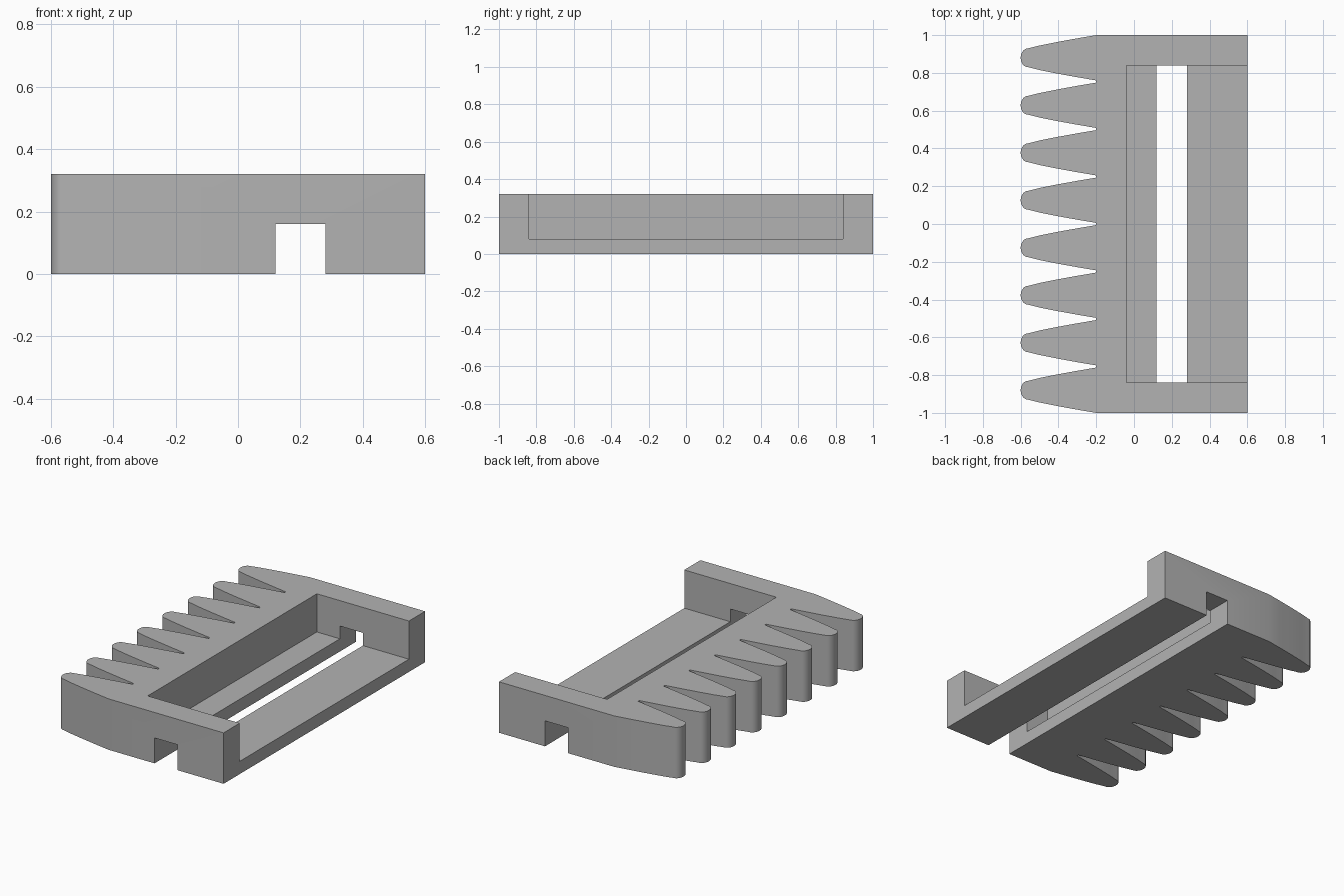
import bpy
import bmesh
from math import sin, cos, pi

if "Cube" in bpy.data.objects:
    bpy.data.objects.remove(bpy.data.objects["Cube"], do_unlink=True)

HEIGHT = 0.32
TEETH = 8
TOOTH_HALF = 0.12
ROOT_X, BACK_X = -0.2, 0.6

grey = bpy.data.materials.new("plain grey")
grey.use_nodes = True
grey.diffuse_color = (0.45, 0.45, 0.45, 1)
grey.node_tree.nodes["Principled BSDF"].inputs["Base Color"].default_value = grey.diffuse_color


def prism(name, outline, z0, z1):
    """Extrude a flat outline from z0 up to z1."""
    bm = bmesh.new()
    face = bm.faces.new([bm.verts.new((x, y, z0)) for x, y in outline])
    top = bmesh.ops.extrude_face_region(bm, geom=[face])["geom"]
    verts = [v for v in top if isinstance(v, bmesh.types.BMVert)]
    bmesh.ops.translate(bm, verts=verts, vec=(0, 0, z1 - z0))
    bmesh.ops.recalc_face_normals(bm, faces=bm.faces)
    mesh = bpy.data.meshes.new(name)
    bm.to_mesh(mesh)
    bm.free()
    mesh.materials.append(grey)
    obj = bpy.data.objects.new(name, mesh)
    bpy.context.collection.objects.link(obj)
    return obj


def box(name, x0, x1, y, z0, z1):
    return prism(name, [(x0, -y), (x1, -y), (x1, y), (x0, y)], z0, z1)


# One tooth: gently bowed flank, then a rounded tip
flank = [(ROOT_X, TOOTH_HALF), (-0.3, 0.103), (-0.4, 0.085), (-0.5, 0.065)]
tip = [(-0.56 - 0.04 * sin(a), 0.05 * cos(a)) for a in (i * pi / 16 for i in range(8))]
half = flank + tip
tooth = half + [(-0.6, 0)] + [(x, -y) for x, y in reversed(half)]

# Body with the row of teeth
outline = [(BACK_X, -1), (BACK_X, 1)]
pitch = (2 - 2 * TOOTH_HALF) / (TEETH - 1)
for i in range(TEETH):
    centre = 1 - TOOTH_HALF - i * pitch
    outline += [(x, centre + y) for x, y in tooth]
body = prism("toothed_body", outline, 0, HEIGHT)

# Open pocket in the top and long channel along the underside
cutters = [box("pocket_cutter", -0.04, 0.8, 0.84, 0.08, 0.5),
           box("channel_cutter", 0.12, 0.28, 1.2, -0.2, 0.16)]
bpy.context.view_layer.objects.active = body
body.select_set(True)
for cutter in cutters:
    cutter.hide_render = True
    mod = body.modifiers.new(cutter.name, "BOOLEAN")
    mod.operation = "DIFFERENCE"
    mod.solver = "EXACT"
    mod.object = cutter
    bpy.ops.object.modifier_apply(modifier=mod.name)
    bpy.data.objects.remove(cutter, do_unlink=True)

bpy.ops.object.shade_smooth_by_angle(angle=pi / 6)
